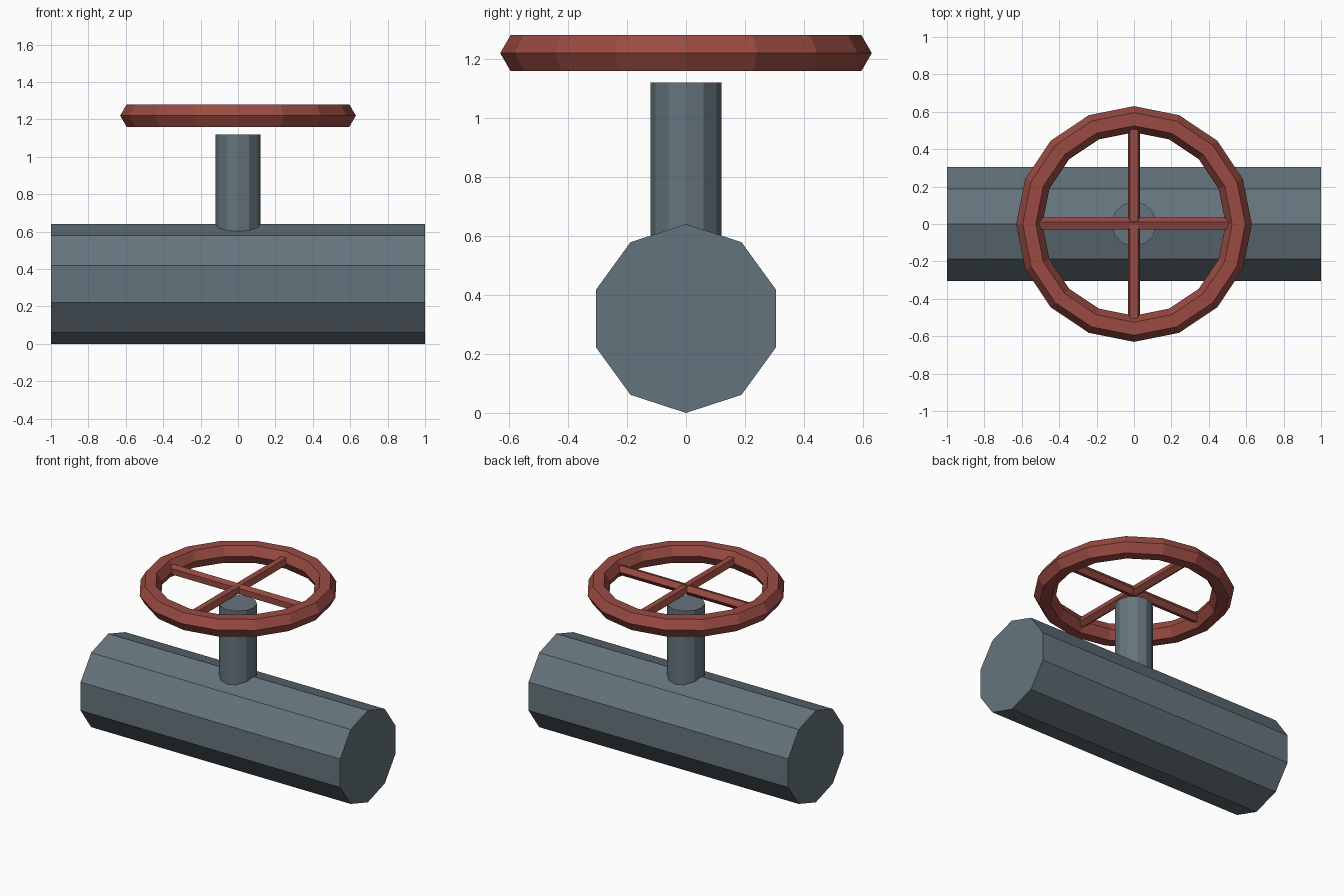
import bpy
import bmesh
from math import cos, sin, tau
from mathutils import Vector

if "Cube" in bpy.data.objects:
    bpy.data.objects.remove(bpy.data.objects["Cube"])


def material(name, rgb):
    mat = bpy.data.materials.new(name)
    mat.diffuse_color = (*rgb, 1)
    mat.use_nodes = True
    mat.node_tree.nodes["Principled BSDF"].inputs["Base Color"].default_value = mat.diffuse_color
    return mat


def finish(name, bm, mat):
    bmesh.ops.recalc_face_normals(bm, faces=bm.faces[:])
    mesh = bpy.data.meshes.new(name)
    bm.to_mesh(mesh)
    bm.free()
    mesh.materials.append(mat)
    obj = bpy.data.objects.new(name, mesh)
    bpy.context.collection.objects.link(obj)


def prism(name, start, end, radius, sides, first, mat):
    """Flat-sided bar from start to end; 'first' points at its first corner."""
    start, end, u = Vector(start), Vector(end), Vector(first)
    v = (end - start).normalized().cross(u)
    bm = bmesh.new()
    rings = []
    for c in (start, end):
        rings.append([bm.verts.new(c + radius * (cos(tau * i / sides) * u + sin(tau * i / sides) * v))
                      for i in range(sides)])
        bm.faces.new(rings[-1])
    a, b = rings
    for i in range(sides):
        j = (i + 1) % sides
        bm.faces.new((a[i], a[j], b[j], b[i]))
    finish(name, bm, mat)


def ring(name, z, major, minor, segments, sides, mat):
    bm = bmesh.new()
    loops = []
    for i in range(segments):
        t = tau * i / segments
        loop = []
        for k in range(sides):
            p = tau * k / sides
            r = major + minor * cos(p)
            loop.append(bm.verts.new((r * cos(t), r * sin(t), z + minor * sin(p))))
        loops.append(loop)
    for i in range(segments):
        a, b = loops[i], loops[(i + 1) % segments]
        for k in range(sides):
            m = (k + 1) % sides
            bm.faces.new((a[k], b[k], b[m], a[m]))
    finish(name, bm, mat)


steel = material("slate_steel", (0.13, 0.175, 0.205))
red = material("red_paint", (0.32, 0.07, 0.055))

# Ten-sided pipe with a corner at the top, and the valve stem
prism("pipe", (-1, 0, 0.32), (1, 0, 0.32), 0.32, 10, (0, 0, 1), steel)
prism("valve_stem", (0, 0, 0.5), (0, 0, 1.12), 0.12, 12, (0, 1, 0), steel)

# Handwheel rim and two crossing five-sided spoke bars
ring("wheel_rim", 1.22, 0.56, 0.07, 16, 6, red)
prism("wheel_spoke_x", (-0.54, 0, 1.22), (0.54, 0, 1.22), 0.035, 5, (0, 1, 0), red)
prism("wheel_spoke_y", (0, -0.54, 1.22), (0, 0.54, 1.22), 0.035, 5, (0, 0, -1), red)
